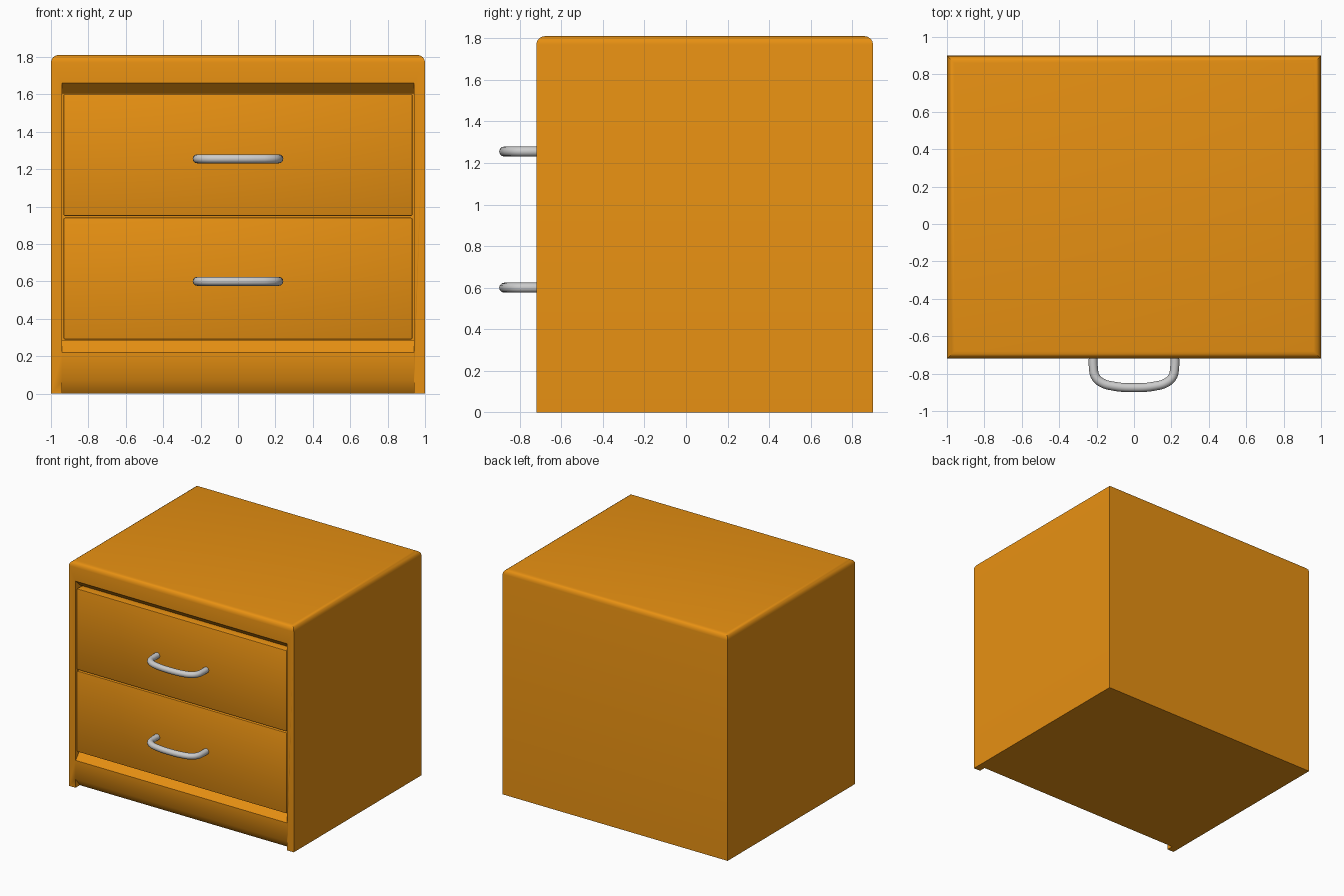
import bpy, bmesh
from mathutils import Vector

if "Cube" in bpy.data.objects:
    bpy.data.objects.remove(bpy.data.objects["Cube"])

wood = bpy.data.materials.new("wood")
wood.diffuse_color = (0.8, 0.28, 0.006, 1)
wood.use_nodes = True
wood.node_tree.nodes["Principled BSDF"].inputs["Base Color"].default_value = wood.diffuse_color


def add_object(name, bm, mat=None):
    bmesh.ops.recalc_face_normals(bm, faces=bm.faces)
    mesh = bpy.data.meshes.new(name)
    bm.to_mesh(mesh)
    bm.free()
    ob = bpy.data.objects.new(name, mesh)
    bpy.context.collection.objects.link(ob)
    if mat:
        mesh.materials.append(mat)
    return ob


def box(lo, hi):
    bm = bmesh.new()
    bmesh.ops.create_cube(bm, size=1)
    lo, hi = Vector(lo), Vector(hi)
    for v in bm.verts:
        v.co = (lo + hi) / 2 + v.co * (hi - lo)
    return bm


def prism(profile, half_width):
    """Extrude a (y, z) profile along x, symmetric about x = 0."""
    bm = bmesh.new()
    face = bm.faces.new([bm.verts.new((-half_width, y, z)) for y, z in profile])
    ext = bmesh.ops.extrude_face_region(bm, geom=[face])
    verts = [g for g in ext["geom"] if isinstance(g, bmesh.types.BMVert)]
    bmesh.ops.translate(bm, verts=verts, vec=(2 * half_width, 0, 0))
    return bm


def activate(ob):
    bpy.ops.object.select_all(action='DESELECT')
    ob.select_set(True)
    bpy.context.view_layer.objects.active = ob


def smooth(ob, angle=0.7):
    activate(ob)
    bpy.ops.object.shade_smooth_by_angle(angle=angle)


# Cabinet carcass with rounded top edges
bm = box((-1, -0.72, 0), (1, 0.9, 1.81))
top_edges = [e for e in bm.edges if all(v.co.z > 1.8 for v in e.verts)]
bmesh.ops.bevel(bm, geom=top_edges, offset=0.04, segments=4, profile=0.5, affect='EDGES')
cabinet = add_object("cabinet", bm, wood)

# Sloped drawer opening and the undercut kick at the floor
opening = [(-0.8, 0.22), (-0.72, 0.22), (-0.66, 0.285), (-0.62, 0.285),
           (-0.62, 1.605), (-0.66, 1.605), (-0.72, 1.66), (-0.8, 1.66)]
kick = [(-0.8, 0.07), (-0.72, 0.07), (-0.665, 0.0), (-0.665, -0.1), (-0.8, -0.1)]
for name, profile in (("opening_cutter", opening), ("kick_cutter", kick)):
    cutter = add_object(name, prism(profile, 0.94))
    cutter.hide_render = True
    mod = cabinet.modifiers.new(name, 'BOOLEAN')
    mod.operation = 'DIFFERENCE'
    mod.solver = 'EXACT'
    mod.object = cutter
    activate(cabinet)
    bpy.ops.object.modifier_apply(modifier=name)
    bpy.data.objects.remove(cutter)
smooth(cabinet)

# Two drawers, each with a bowed round-bar handle
half_path = [(0.217, -0.69), (0.217, -0.77), (0.207, -0.815), (0.175, -0.847), (0.11, -0.867)]
path = [(-x, y) for x, y in half_path] + [(0, -0.875)] + half_path[::-1]
for label, z0, z1, hz in (("lower", 0.29, 0.94, 0.60), ("upper", 0.95, 1.60, 1.255)):
    bm = box((-0.932, -0.715, z0), (0.932, -0.62, z1))
    bmesh.ops.bevel(bm, geom=bm.edges[:], offset=0.006, segments=2, profile=0.5, affect='EDGES')
    smooth(add_object(label + "_drawer", bm, wood))

    curve = bpy.data.curves.new(label + "_handle", 'CURVE')
    curve.dimensions = '3D'
    curve.bevel_depth = 0.024
    curve.bevel_resolution = 4
    curve.use_fill_caps = True
    spline = curve.splines.new('BEZIER')
    spline.resolution_u = 5
    spline.bezier_points.add(len(path) - 1)
    for point, (x, y) in zip(spline.bezier_points, path):
        point.co = (x, y, hz)
        point.handle_left_type = point.handle_right_type = 'AUTO'
    handle = bpy.data.objects.new(label + "_handle", curve)
    bpy.context.collection.objects.link(handle)
    activate(handle)
    bpy.ops.object.convert(target='MESH')
    smooth(bpy.context.object)
